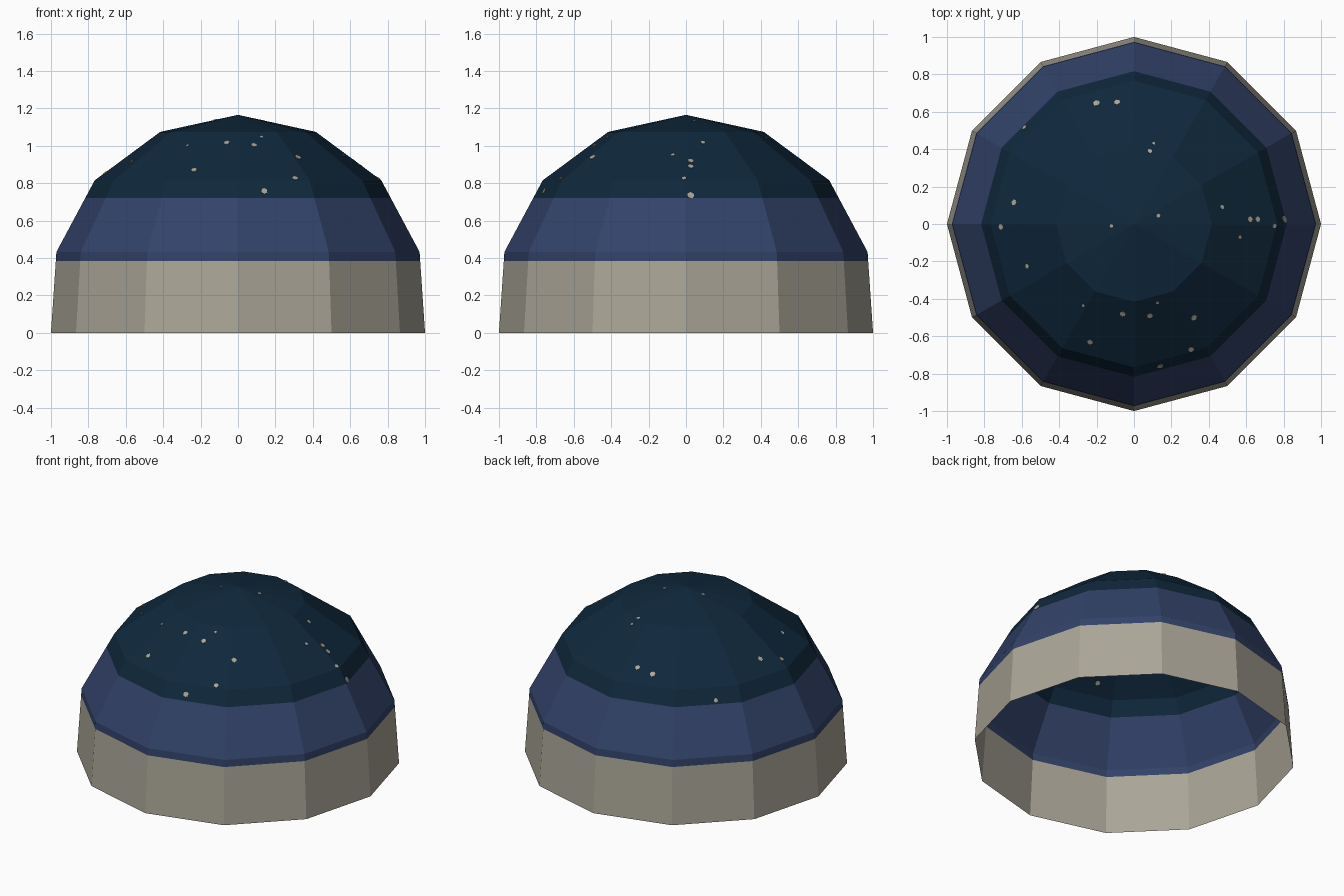
import bpy, bmesh, math
from mathutils import Vector
from mathutils.bvhtree import BVHTree

if "Cube" in bpy.data.objects:
    bpy.data.objects.remove(bpy.data.objects["Cube"])


def lin(rgb):
    return [((c / 255 + 0.055) / 1.055) ** 2.4 if c > 10 else c / 255 / 12.92 for c in rgb] + [1]


def material(name, rgb):
    m = bpy.data.materials.new(name)
    m.diffuse_color = lin(rgb)
    m.use_nodes = True
    m.node_tree.nodes["Principled BSDF"].inputs["Base Color"].default_value = m.diffuse_color
    return m


stone = material("pale stone", (170, 165, 151))
blue = material("dusk blue", (50, 66, 105))
night = material("night blue", (15, 40, 60))


def add_object(name, bm, mats):
    me = bpy.data.meshes.new(name)
    bm.to_mesh(me)
    for m in mats:
        me.materials.append(m)
    ob = bpy.data.objects.new(name, me)
    bpy.context.collection.objects.link(ob)
    return ob


# Open twelve-sided dome shell; colour bands split at z = 0.385 and 0.72
N = 12
profile = [(1, 0), (0.974, 0.385), (0.971, 0.432), (0.817, 0.72), (0.766, 0.815), (0.416, 1.074)]
bm = bmesh.new()
rings = [[bm.verts.new((r * math.cos(math.tau * i / N), r * math.sin(math.tau * i / N), z))
          for i in range(N)] for r, z in profile]
apex = bm.verts.new((0, 0, 1.165))
for lo, hi in zip(rings, rings[1:]):
    for i in range(N):
        j = (i + 1) % N
        bm.faces.new((lo[i], lo[j], hi[j], hi[i]))
for i in range(N):
    bm.faces.new((rings[-1][i], rings[-1][(i + 1) % N], apex))
for f in bm.faces:
    z = f.calc_center_median().z
    f.material_index = 0 if z < 0.385 else 1 if z < 0.72 else 2
bm.normal_update()
tree = BVHTree.FromBMesh(bm)
add_object("dome_shell", bm, [stone, blue, night])
bm.free()

# Stars: thin plates through the shell (x, y, radius)
stars = [(-.06, -.48, .016), (.085, -.49, .016), (-.235, -.63, .016), (.14, -.76, .018),
         (.305, -.67, .016), (.32, -.50, .017), (.125, -.42, .009), (-.27, -.435, .009),
         (-.57, -.225, .013), (-.71, -.015, .016), (-.64, .115, .017), (-.585, .515, .014),
         (-.2, .645, .019), (-.09, .65, .017), (.085, .39, .013), (.105, .43, .009),
         (.13, .045, .011), (-.12, -.01, .010), (.47, .09, .013), (.62, .025, .016),
         (.66, .025, .016), (.565, -.07, .010), (.75, -.01, .013), (.803, .025, .020)]
bm = bmesh.new()
for x, y, r in stars:
    loc, nor, _, _ = tree.ray_cast(Vector((x, y, 2)), Vector((0, 0, -1)))
    mat = nor.to_track_quat('Z', 'Y').to_matrix().to_4x4()
    mat.translation = loc
    bmesh.ops.create_cone(bm, cap_ends=True, segments=6, radius1=r, radius2=r, depth=0.006, matrix=mat)
add_object("stars", bm, [stone])
bm.free()
